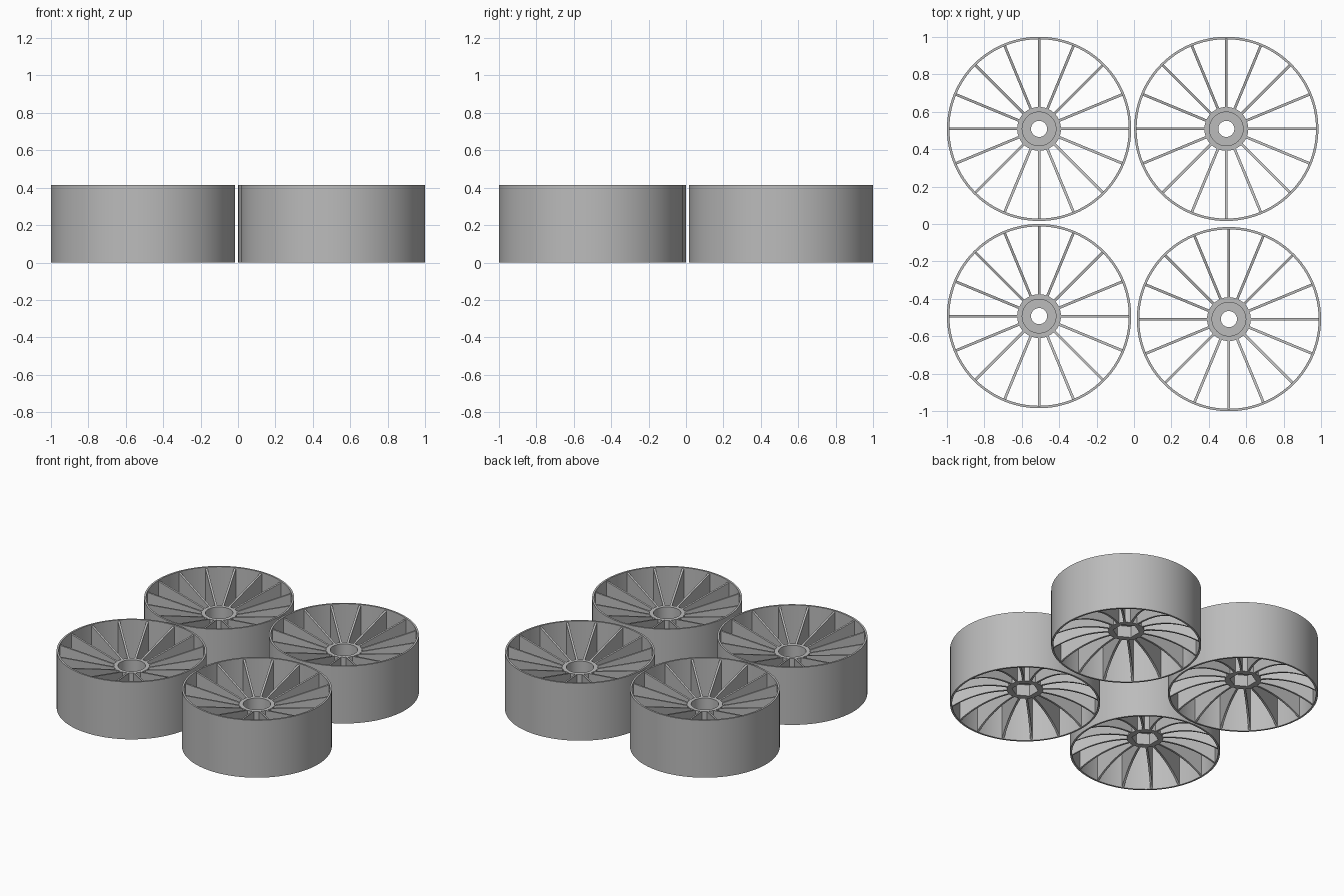
import bpy, bmesh, math

if "Cube" in bpy.data.objects:
    bpy.data.objects.remove(bpy.data.objects["Cube"])

CENTRES = [(-0.507, 0.508), (0.493, 0.508), (-0.507, -0.492), (0.507, -0.508)]
R, RIM_IN, H = 0.492, 0.479, 0.415
HUB_R, HUB_LOW, HUB_TOP = 0.117, 0.108, 0.305
SEG = 96

grey = bpy.data.materials.new("plain grey")
grey.diffuse_color = (0.5, 0.5, 0.5, 1)
grey.use_nodes = True
grey.node_tree.nodes["Principled BSDF"].inputs["Base Color"].default_value = grey.diffuse_color


def finish(bm, name, smooth=True):
    bmesh.ops.recalc_face_normals(bm, faces=bm.faces)
    mesh = bpy.data.meshes.new(name)
    bm.to_mesh(mesh)
    bm.free()
    mesh.materials.append(grey)
    if smooth:
        mesh.shade_smooth()
        mesh.set_sharp_from_angle(angle=math.radians(30))
    return mesh


def hexagon(angle, apothem):
    """Polar radius of a hexagon with flats facing 0, 60, 120 degrees..."""
    a = (angle + math.pi / 6) % (math.pi / 3) - math.pi / 6
    return apothem / math.cos(a)


def lathe(profile, name):
    """Spin a closed profile of (radius, z, is_hexagonal)."""
    bm = bmesh.new()
    rings = []
    for i in range(SEG):
        a = 2 * math.pi * i / SEG
        ring = []
        for r, z, is_hex in profile:
            rr = hexagon(a, r) if is_hex else r
            ring.append(bm.verts.new((rr * math.cos(a), rr * math.sin(a), z)))
        rings.append(ring)
    n = len(profile)
    for i in range(SEG):
        p, q = rings[i], rings[(i + 1) % SEG]
        for j in range(n):
            k = (j + 1) % n
            bm.faces.new((p[j], q[j], q[k], p[k]))
    return finish(bm, name)


# Thin tread band
rim = lathe([(R, 0, 0), (R, H, 0), (RIM_IN, H, 0), (RIM_IN, 0, 0)], "rim")

# Hub: round recess on top, small bore, hexagonal socket underneath
hub = lathe([(HUB_R, HUB_LOW, 0), (HUB_R, HUB_TOP, 0), (0.09, HUB_TOP, 0),
             (0.09, 0.22, 0), (0.043, 0.22, 0), (0.043, 0.19, 0),
             (0.076, 0.19, 1), (0.076, HUB_LOW, 1)], "hub")

# Sixteen upright fins: straight sloping top, arched underside
bm = bmesh.new()
x0, x1, half = HUB_R - 0.008, RIM_IN + 0.004, 0.007
STEPS = 14
for s in range(16):
    a = 2 * math.pi * s / 16
    c, sn = math.cos(a), math.sin(a)
    cols = []
    for i in range(STEPS + 1):
        t = i / STEPS
        x = x0 + (x1 - x0) * t
        low = 0.003 + (HUB_LOW - 0.003) * (1 - t ** 2.3)
        top = HUB_TOP - 0.002 + (H - 0.006 - HUB_TOP) * t
        cols.append([bm.verts.new((x * c - y * sn, x * sn + y * c, z))
                     for y, z in ((-half, low), (half, low), (half, top), (-half, top))])
    for p, q in zip(cols, cols[1:]):
        for j in range(4):
            k = (j + 1) % 4
            bm.faces.new((p[j], p[k], q[k], q[j]))
    bm.faces.new(cols[0])
    bm.faces.new(cols[-1])
spokes = finish(bm, "spokes")

# Four wheels lying flat
for n, (x, y) in enumerate(CENTRES, 1):
    for mesh in (rim, hub, spokes):
        ob = bpy.data.objects.new(f"wheel_{n}_{mesh.name}", mesh)
        ob.location = (x, y, 0)
        bpy.context.collection.objects.link(ob)
